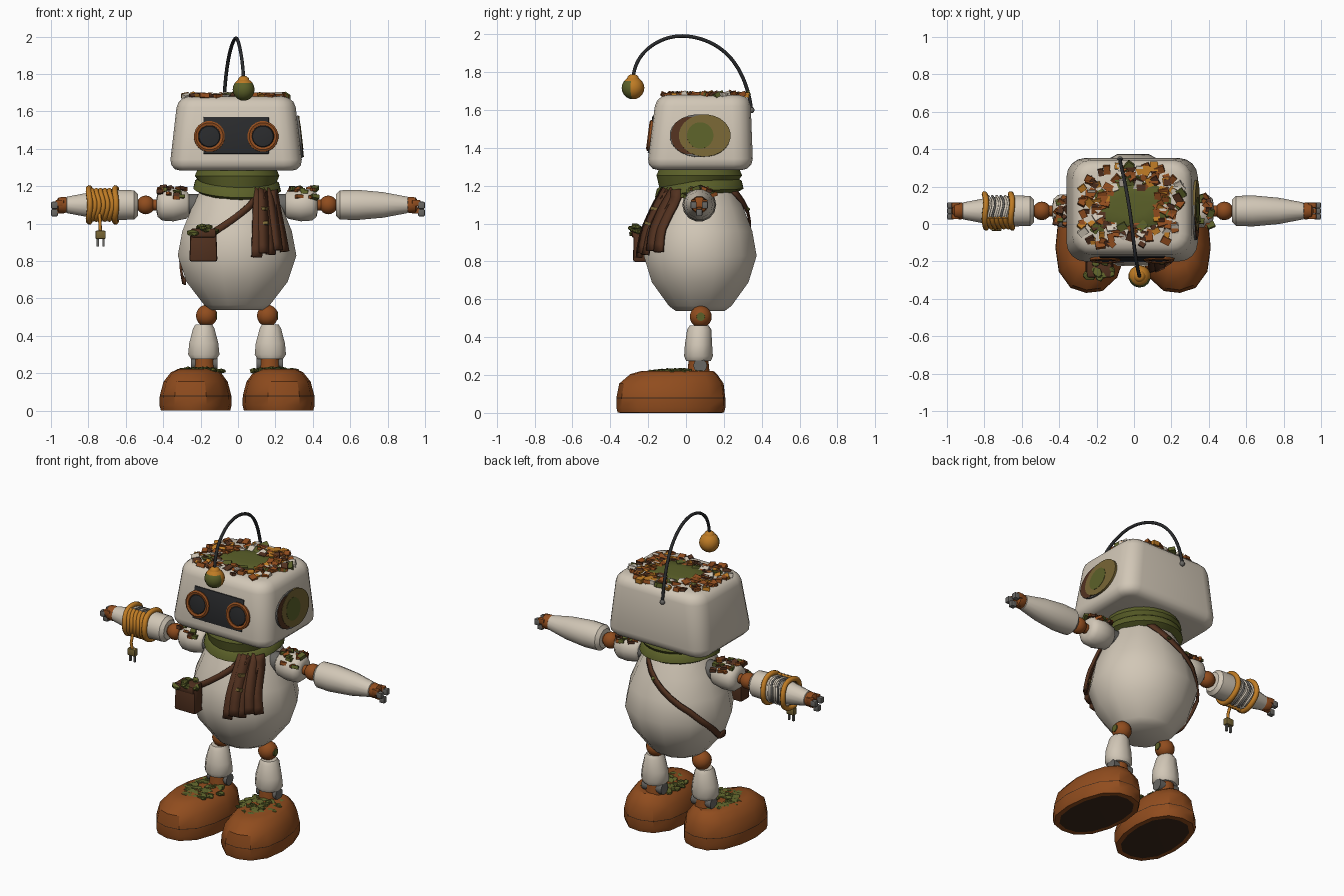
import bpy, bmesh, math, random
from math import sin, cos, pi, radians
from mathutils import Matrix, Vector

random.seed(4)
if "Cube" in bpy.data.objects:
    bpy.data.objects.remove(bpy.data.objects["Cube"])


def material(name, *rgb):
    m = bpy.data.materials.new(name)
    m.use_nodes = True
    m.diffuse_color = (*rgb, 1)
    bsdf = next(n for n in m.node_tree.nodes if n.type == 'BSDF_PRINCIPLED')
    bsdf.inputs["Base Color"].default_value = (*rgb, 1)
    bsdf.inputs["Roughness"].default_value = 0.8
    return m


CREAM = material("cream", .64, .57, .47)
RUST = material("rust", .28, .073, .013)
BROWN = material("dark_brown", .085, .031, .014)
GREEN = material("moss_green", .105, .118, .022)
ORANGE = material("orange", .52, .2, .018)
BLACK = material("charcoal", .022, .023, .025)
GREY = material("grey", .14, .135, .125)
OLIVE = material("olive", .185, .13, .035)
SOLE = material("sole", .045, .021, .01)


def move(x, y, z):
    return Matrix.Translation((x, y, z))


def finish(name, bm, mats, at=Matrix(), rule=None, angle=40):
    bm.transform(at)
    bmesh.ops.recalc_face_normals(bm, faces=bm.faces)
    if rule:
        bm.normal_update()
        for f in bm.faces:
            f.material_index = rule(f)
    me = bpy.data.meshes.new(name)
    bm.to_mesh(me)
    bm.free()
    for m in (mats if isinstance(mats, (list, tuple)) else [mats]):
        me.materials.append(m)
    me.shade_smooth()
    me.set_sharp_from_angle(angle=radians(angle))
    ob = bpy.data.objects.new(name, me)
    bpy.context.collection.objects.link(ob)
    return ob


# Rings are (height, radius) or (height, radius_x, radius_y, shift_y)
def loft(name, rings, mats, at=Matrix(), n=14, power=2, closed=False, **kw):
    bm = bmesh.new()
    rows = []
    for ring in rings:
        z, rx, ry, oy = ring if len(ring) == 4 else (ring[0], ring[1], ring[1], 0)
        row = []
        for i in range(n):
            a = 2 * pi * (i + .5) / n
            c, s = cos(a), sin(a)
            k = (abs(c) ** power + abs(s) ** power) ** (-1 / power)
            row.append(bm.verts.new((rx * c * k, oy + ry * s * k, z)))
        rows.append(row)
    pairs = list(zip(rows, rows[1:])) + ([(rows[-1], rows[0])] if closed else [])
    for lo, hi in pairs:
        for i in range(n):
            j = (i + 1) % n
            bm.faces.new((lo[i], lo[j], hi[j], hi[i]))
    if not closed:
        bm.faces.new(rows[0])
        bm.faces.new(rows[-1])
    return finish(name, bm, mats, at, **kw)


def ball(name, r, mats, x, y, z, **kw):
    bm = bmesh.new()
    bmesh.ops.create_uvsphere(bm, u_segments=14, v_segments=10, radius=r)
    return finish(name, bm, mats, move(x, y, z), **kw)


def box(name, size, mat, at, bevel=0, taper=1):
    bm = bmesh.new()
    bmesh.ops.create_cube(bm, size=1)
    for v in bm.verts:
        if v.co.z > 0:
            v.co.x *= taper
            v.co.y *= taper
    bm.transform(Matrix.Diagonal((*size, 1)))
    if bevel:
        bmesh.ops.bevel(bm, geom=bm.edges[:], offset=bevel, segments=2, profile=.5, affect='EDGES')
    return finish(name, bm, mat, at)


def tube(name, pts, r, mat, closed=False, kind='POLY'):
    cu = bpy.data.curves.new(name, 'CURVE')
    cu.dimensions = '3D'
    cu.bevel_depth, cu.bevel_resolution, cu.use_fill_caps = r, 2, True
    sp = cu.splines.new(kind)
    sp.points.add(len(pts) - 1)
    for p, co in zip(sp.points, pts):
        p.co = (*co, 1)
    sp.use_cyclic_u = closed
    if kind == 'NURBS':
        sp.order_u, sp.use_endpoint_u = 4, True
    cu.materials.append(mat)
    bpy.context.collection.objects.link(bpy.data.objects.new(name, cu))


# Small leaves (flat cubes) or pebbles (flattened spheres) in one mesh
def chips(name, pts, size, mats, leaf=True):
    bm = bmesh.new()
    for p in pts:
        if leaf:
            geo = bmesh.ops.create_cube(bm, size=1)["verts"]
        else:
            geo = bmesh.ops.create_icosphere(bm, subdivisions=1, radius=.6)["verts"]
        s = size * random.uniform(.7, 1.2)
        tilt = Matrix.Rotation(random.uniform(-.5, .5), 4, 'X') @ Matrix.Rotation(random.uniform(0, pi), 4, 'Z')
        bmesh.ops.transform(bm, matrix=move(*p) @ tilt @ Matrix.Diagonal((s, s * .75, s * .5, 1)), verts=geo)
        k = random.randrange(len(mats))
        for f in {f for v in geo for f in v.link_faces}:
            f.material_index = k
    return finish(name, bm, mats)


# Body egg
CX, CY = -.005, .075
EGG = [(.538, .14), (.565, .18), (.69, .278), (.83, .325), (.96, .3), (1.08, .25), (1.18, .2), (1.27, .15)]
loft("body", [(z, r * 1.01, r * .95, 0) for z, r in EGG], CREAM, move(CX, CY, 0), n=12)


def egg_radius(z):
    for (z0, r0), (z1, r1) in zip(EGG, EGG[1:]):
        if z <= z1:
            return r0 + (r1 - r0) * (z - z0) / (z1 - z0)
    return EGG[-1][1]


def on_body(deg, z, off=.008):
    r, a = egg_radius(z) + off, radians(deg)
    return Vector((CX + r * cos(a), CY + r * .95 * sin(a), z))


def ribbon(name, pts, width, mat, thick=.012):
    bm = bmesh.new()
    rows = []
    for i, p in enumerate(pts):
        t = pts[min(i + 1, len(pts) - 1)] - pts[max(i - 1, 0)]
        side = Vector((p.x - CX, p.y - CY, 0)).cross(t).normalized() * width / 2
        rows.append((bm.verts.new(p - side), bm.verts.new(p + side)))
    for a, b in zip(rows, rows[1:]):
        bm.faces.new((a[0], a[1], b[1], b[0]))
    mod = finish(name, bm, mat).modifiers.new("thickness", 'SOLIDIFY')
    mod.thickness, mod.offset = thick, 0


# Bag and strap
def path(keys, steps=7):
    return [on_body(a + (c - a) * i / steps, b + (d - b) * i / steps)
            for (a, b), (c, d) in zip(keys, keys[1:]) for i in range(steps + (c == keys[-1][0]))]


ribbon("strap_front", path([(245, .95), (287, 1.1), (310, 1.2)]), .035, BROWN)
ribbon("strap_back", path([(58, 1.19), (135, .91), (178, .7), (194, .69)]), .035, BROWN)
chips("strap_moss", [on_body(88, 1.08)], .045, [GREEN], False)
box("bag", (.15, .09, .175), BROWN, move(-.185, -.235, .885), .012, .92)
box("bag_flap", (.135, .1, .05), BROWN, move(-.185, -.237, .95), .012)
chips("bag_moss", [(-.24 + .009 * i, random.uniform(-.285, -.19), .975 + random.uniform(-.025, .01))
                   for i in range(14)], .055, [GREEN], False)

# Scarf ring and fringed tail
scarf = loft("scarf", [(1.29, .16), (1.285, .215), (1.255, .228), (1.235, .213), (1.225, .226),
                       (1.185, .236), (1.165, .2), (1.2, .15)], GREEN, move(CX, .07, 0), n=24, closed=True)
for v in scarf.data.vertices:
    if v.co.z < 1.245:
        v.co.z -= .045 * max(0, -(v.co.y - .07) / .23) + .03 * v.co.x
for i in range(5):
    f = i / 4
    bottom = .82 + .03 * f + .015 * (i % 2)
    pts = []
    for k in range(9):
        t = k / 8
        z = 1.18 + (bottom - 1.18) * t
        x = (.11 + .08 * f) * (1 - t) + (.1 + .15 * f) * t
        r = egg_radius(z)
        y = CY - math.sqrt(max(r * r - x * x, .012)) - .018 - .006 * (i % 2)
        pts.append(Vector((x, y, z)))
    ribbon(f"scarf_tail_{i}", pts, .056, BROWN, .018)
chips("scarf_patches", [(.15, -.2, 1.0), (.2, -.165, .93), (.14, -.165, 1.08)], .04, [OLIVE])

# Head: tapered box with broad upright corners, leaning back at the front
head_bm = bmesh.new()
bmesh.ops.create_cube(head_bm, size=1)
for v in head_bm.verts:
    up = v.co.z > 0
    v.co.x = math.copysign(.312 if up else .358, v.co.x) - .01
    v.co.y = (-.157 if up else -.208) if v.co.y < 0 else (.34 if up else .355)
    v.co.z = 1.68 if up else 1.283
upright = [e for e in head_bm.edges if abs(e.verts[0].co.z - e.verts[1].co.z) > .2]
bmesh.ops.bevel(head_bm, geom=upright, offset=.1, segments=4, profile=.5, affect='EDGES')
brim = [e for e in head_bm.edges if e.calc_face_angle() > 1]
bmesh.ops.bevel(head_bm, geom=brim, offset=.06, segments=3, profile=.5, affect='EDGES')
finish("head", head_bm, CREAM, angle=50)

# Face: visor plate with two ringed eyes
face = move(-.01, -.184, 1.465) @ Matrix.Rotation(-.128, 4, 'X')
out = Matrix.Rotation(pi / 2, 4, 'X')
box("visor", (.35, .014, .2), BLACK, face @ move(0, 0, .006), .005)
for s, side in ((-1, "right"), (1, "left")):
    spot = face @ move(s * .143, 0, 0) @ out
    loft(f"{side}_eye_ring", [(-.02, .084), (.012, .083), (.018, .073), (.014, .06), (-.02, .06)],
         RUST, spot, n=20, closed=True)
    loft(f"{side}_eye_lens", [(0, .062), (.011, .055), (.015, .03)], BLACK, spot, n=20)

# Painted ear patch on the left side
ear = move(.334, .075, 1.465) @ Matrix.Rotation(-.113, 4, 'Y') @ Matrix.Rotation(pi / 2, 4, 'Y')
for name, mat, h, rx, ry, oy in (("rim", GREY, .002, .114, .158, -.004), ("stain", BROWN, .004, .1, .1, -.055),
                                 ("patch", OLIVE, .006, .112, .137, .024), ("moss", GREEN, .008, .07, .07, .0)):
    loft(f"ear_{name}", [(-.012, rx, ry, oy), (h, rx, ry, oy)], mat, ear, n=24)

# Moss and leaves on top of the head
loft("head_moss", [(1.67, .25, .15, 0), (1.684, .21, .13, 0), (1.688, .1, .06, 0)], GREEN, move(-.015, .1, 0), n=11)
leaves = []
for i in range(150):
    a, d = random.uniform(0, 2 * pi), random.uniform(.45, 1.0)
    k = (abs(cos(a)) ** 4 + abs(sin(a)) ** 4) ** -.25
    leaves.append((-.015 + .275 * d * k * cos(a), .095 + .215 * d * k * sin(a), 1.68))
chips("head_leaves", leaves, .046, [RUST, RUST, ORANGE, GREEN, CREAM, BROWN, RUST])

# Antenna with hanging bulb
tube("antenna", [(-.075, .345, 1.6), (-.075, .335, 1.7), (-.055, .26, 1.9), (-.015, .04, 2.005),
                 (.002, -.15, 1.985), (.025, -.27, 1.87), (.03, -.28, 1.77)], .0095, BLACK, kind='NURBS')
ball("antenna_socket", .016, GREY, -.075, .346, 1.6)
loft("bulb_cap", [(1.755, .035), (1.778, .028), (1.788, .015)], ORANGE, move(.03, -.28, 0))
ball("bulb", .06, [ORANGE, GREEN], .03, -.28, 1.717,
     rule=lambda f: int(f.normal.y < -.1 and f.normal.z < .5))

# Arms and legs, mirrored by side
AZ, AY = 1.1, .07
for s, side in ((-1, "right"), (1, "left")):
    turn = Matrix.Rotation(s * pi / 2, 4, 'Y')
    arm = move(CX, AY, AZ) @ turn
    loft(f"{side}_shoulder_joint", [(.15, .06), (.29, .06)], GREY, arm)
    loft(f"{side}_upper_arm", [(.25, .05), (.27, .075), (.34, .09), (.4, .086), (.425, .065), (.43, .04)], CREAM, arm)
    loft(f"{side}_elbow_rod", [(.4, .03), (.56, .03)], RUST, arm)
    ball(f"{side}_elbow", .05, RUST, CX + s * .488, AY, AZ)
    loft(f"{side}_forearm", [(.53, .06), (.55, .08), (.64, .083), (.78, .07), (.91, .045), (.92, .03)], CREAM, arm)
    shoulder = []
    for _ in range(26):
        a = random.uniform(-1.1, 1.1)
        shoulder.append((s * random.uniform(.27, .42), AY + .088 * sin(a), AZ + .088 * cos(a)))
    chips(f"{side}_shoulder_leaves", shoulder, .038, [RUST, GREEN, RUST, BROWN])
    # Hand with stubby fingers
    loft(f"{side}_palm", [(.9, .035), (.92, .046), (.955, .042), (.965, .025)], RUST, arm, n=10)
    for k in (-1, 0, 1):
        y, z = AY + k * .03, AZ + (.01 if k else -.03)
        box(f"{side}_finger_base_{k}", (.045, .028, .034), RUST, move(s * .953, y, z), .005)
        box(f"{side}_finger_tip_{k}", (.036, .032, .038), GREY, move(s * .981, y, z - .012), .006)
    # Leg
    x = CX + s * .163
    ball(f"{side}_hip", .058, RUST, x, .078, .508)
    loft(f"{side}_hip_moss", [(0, .03), (.057, .022)], GREEN, move(x, .078, .508) @ Matrix.Rotation(pi / 2, 4, 'Y'))
    loft(f"{side}_shin", [(.275, .07, .066, 0), (.3, .088, .076, 0), (.36, .082, .072, 0), (.44, .06, .064, .004),
                          (.462, .046, .05, .004)], CREAM, move(x + s * .015, .066, 0), n=10)
    loft(f"{side}_ankle", [(.2, .06), (.3, .05)], RUST, move(x + s * .012, .066, 0))
    loft(f"{side}_ankle_disc", [(-.07, .036), (.07, .036)], GREY,
         move(x + s * .012, .075, .25) @ Matrix.Rotation(pi / 2, 4, 'Y'))
    # Boot with dark sole and seam
    boot = move(CX + s * .222, -.08, 0) @ Matrix.Rotation(s * .1, 4, 'Z')
    loft(f"{side}_boot", [(0, .155, .25, 0), (.001, .182, .282, 0), (.03, .19, .29, 0), (.076, .188, .289, 0),
                          (.08, .188, .289, 0), (.155, .168, .277, .003), (.205, .13, .23, .015),
                          (.222, .095, .19, .035)], [RUST, SOLE], boot, n=14, power=2.4, angle=35,
         rule=lambda f: int((f.calc_center_median().z < .0004) or (.077 < f.calc_center_median().z < .079)))
    moss = []
    for _ in range(75):
        a, d = random.uniform(0, 2 * pi), math.sqrt(random.random())
        moss.append((x + s * .035 + .115 * d * cos(a), -.05 + .155 * d * sin(a), .224 - .012 * d))
    chips(f"{side}_boot_moss", moss, .046, [GREEN], False)


# Cable wound around the right forearm, with a hanging plug
def cable(name, x, lean, r, thick, mat, reach=pi):
    ring = [(x + lean * cos(3 * a), AY - r * cos(a), AZ + r * sin(a))
            for a in (reach * (k / 12 - 1) for k in range(24 if reach == pi else 25))]
    tube(name, ring, thick, mat, reach == pi)


for i, x in enumerate((-.795, -.655)):
    cable(f"cable_end_loop_{i}", x, .004, .09, .016, ORANGE)
for i, x in enumerate((-.772, -.75, -.727, -.704, -.68)):
    cable(f"cable_front_{i}", x, .008, .087, .013, ORANGE, 1.15)
    cable(f"cable_strand_{i}", x, .008, .08, .006, GREY if i % 2 else CREAM)
tube("cable_drop", [(-.74, -.01, 1.05), (-.738, -.03, 1.0), (-.735, -.02, .95)], .009, ORANGE)
box("plug", (.055, .035, .045), OLIVE, move(-.735, -.02, .94), .007)
for dx in (-.015, .015):
    box("plug_prong", (.011, .012, .045), GREY, move(-.735 + dx, -.02, .9))
